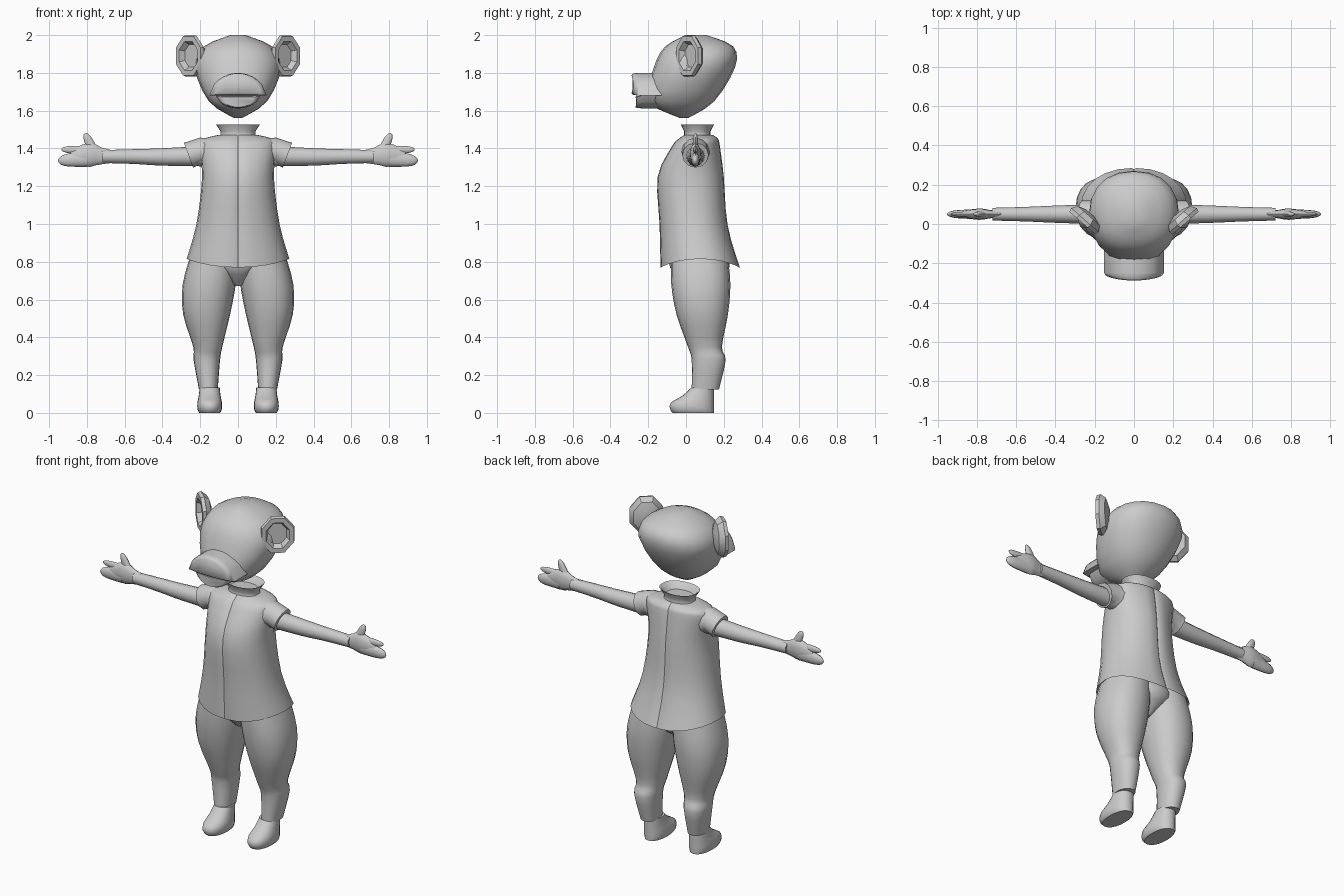
import bpy, bmesh
from math import sin, cos, pi, sqrt, radians, copysign
from mathutils import Vector

cube = bpy.data.objects.get("Cube")
if cube:
    bpy.data.objects.remove(cube, do_unlink=True)

grey = bpy.data.materials.new("plain_grey")
grey.use_nodes = True
tone = (.6, .6, .6, 1)
grey.diffuse_color = tone
grey.node_tree.nodes["Principled BSDF"].inputs["Base Color"].default_value = tone


def turn(count, offset=0):
    """Evenly spaced angles around a full circle."""
    return [2 * pi * (i + offset) / count for i in range(count)]


def smooth(keys, steps=3):
    """Pass a soft curve through a few key sections."""
    result = []
    last = len(keys) - 1
    for i in range(last):
        before, start = keys[max(i - 1, 0)], keys[i]
        end, after = keys[i + 1], keys[min(i + 2, last)]
        for step in range(steps):
            t = step / steps
            result.append([b + t * (c - a) / 2
                           + t * t * (a - 2.5 * b + 2 * c - d / 2)
                           + t ** 3 * (3 * (b - c) + d - a) / 2
                           for a, b, c, d in zip(before, start, end, after)])
    return result + [keys[-1]]


def loft(name, rings, mirror=False, angle=40):
    """Skin a list of point rings, close both ends and shade smooth."""
    bm = bmesh.new()
    loops = [[bm.verts.new(point) for point in ring] for ring in rings]
    count = len(loops[0])
    for lower, upper in zip(loops, loops[1:]):
        for i in range(count):
            j = (i + 1) % count
            bm.faces.new((lower[i], lower[j], upper[j], upper[i]))
    bm.faces.new(reversed(loops[0]))
    bm.faces.new(loops[-1])
    bmesh.ops.recalc_face_normals(bm, faces=bm.faces)
    mesh = bpy.data.meshes.new(name)
    bm.to_mesh(mesh)
    bm.free()
    mesh.materials.append(grey)
    obj = bpy.data.objects.new(name, mesh)
    bpy.context.collection.objects.link(obj)
    bpy.ops.object.select_all(action="DESELECT")
    obj.select_set(True)
    bpy.context.view_layer.objects.active = obj
    bpy.ops.object.shade_smooth_by_angle(angle=radians(angle))
    if mirror:
        modifier = obj.modifiers.new("mirror", "MIRROR")
        modifier.use_mirror_merge = False


def level(z, inner, outer, front, back, angles=turn(20)):
    """Horizontal rounded ring spanning the given extents."""
    ring = []
    for a in angles:
        u = copysign(abs(cos(a)) ** .9, cos(a))
        v = copysign(abs(sin(a)) ** .9, sin(a))
        ring.append(Vector((inner + (outer - inner) * (1 + u) / 2,
                            front + (back - front) * (1 + v) / 2, z)))
    return ring


def tube(name, path, flat=1):
    """Mirrored limb in the side-to-side plane; path of x, z and radius."""
    rings = []
    for i, (x, z, radius) in enumerate(path):
        start, end = path[max(i - 1, 0)], path[min(i + 1, len(path) - 1)]
        along = Vector((end[0] - start[0], 0, end[1] - start[1])).normalized()
        up = Vector((-along.z, 0, along.x))
        depth = Vector((0, radius * flat, 0))
        rings.append([Vector((x, .05, z)) + up * radius * sin(a) + depth * cos(a)
                      for a in turn(12)])
    loft(name, rings, mirror=True)


def finger(name, x, z, reach, rise, radius):
    """Round-tipped finger that thins towards its end."""
    path = []
    for step in range(8):
        t = sin(step / 7 * pi / 2)
        path.append((x + reach * t, z + rise * t,
                     radius * (1 - t / 4) * sqrt(1.02 - t ** 6)))
    tube(name, path, flat=.6)


def lip(name, width, height, reach):
    """Flat-bottomed arch pushed forward from the face."""
    steps = [i / 6 for i in range(-6, 7)]
    arch = [(u, height * (1 - u * u) ** .6) for u in steps]
    arch += [(u, 0) for u in reversed(steps[1:-1])]
    rings = []
    for y, size in ((-.13, 1), (reach + .04, 1), (reach + .01, .95), (reach, .8)):
        bend = .1 if size < 1 else 0
        rings.append([Vector((u * width * size, y + bend * width * u * u,
                              1.68 + h * size + height * (1 - size) / 2))
                      for u, h in arch])
    loft(name, rings, angle=50)


# Head: height, half width, front, back
head = [(1.56, .02, -.03, .01), (1.65, .155, -.2, .15), (1.83, .23, -.17, .26),
        (1.94, .18, -.11, .25), (2, .04, 0, .11)]
loft("head", [level(z, -w, w, f, b) for z, w, f, b in smooth(head)])
lip("upper_lip", width=.152, height=.12, reach=-.288)
lip("lower_lip", width=.118, height=-.068, reach=-.268)

# Ears: eight-sided cups facing forward and outward
wide, facing = Vector((.75, .66, 0)), Vector((.66, -.75, 0))
ear = []
for size, depth in ((.35, -.045), (.8, -.03), (1, 0), (.95, .02), (.7, .02), (.55, -.01)):
    centre = Vector((.25, .02, 1.89)) + facing * depth
    ear.append([centre + size * (wide * .1 * cos(a) + Vector((0, 0, .118 * sin(a))))
                for a in turn(8, offset=.5)])
loft("ear", ear, mirror=True, angle=35)

# Collar: flared cup, open at the top
collar = [(1.45, .105), (1.47, .092), (1.49, .092), (1.528, .117), (1.524, .107), (1.49, .08)]
loft("collar", [level(z, -r, r, .06 - r * .76, .06 + r * .76) for z, r in collar])

# Shirt: narrow groove on the centre line and a hem dipping front and back
shirt = [(.815, .272, -.135, .285), (1, .22, -.14, .22), (1.25, .19, -.15, .2),
         (1.41, .204, -.075, .18), (1.45, .185, -.04, .17), (1.47, .11, -.01, .145)]
around = sorted(turn(24) + [side * pi / 2 + gap for side in (1, 3) for gap in (-.03, .03)])
rings = []
for z, w, f, b in smooth(shirt):
    ring = level(z, -w, w, f, b, around)
    for a, point in zip(around, ring):
        if abs(cos(a)) < .001:
            point.y -= .006 * sin(a)
        point.z -= .045 * sin(a) ** 2 * max(0, 1 - (z - shirt[0][0]) / .2)
    rings.append(ring)
lining = [Vector((p.x * .8, p.y * .8, .86)) for p in rings[0]]
loft("shirt", [lining] + rings, angle=45)
tube("sleeve", [(.12, 1.37, .085), (.2, 1.387, .07), (.262, 1.364, .07)])

# Arms and hands
tube("arm", smooth([(.15, 1.36, .055), (.4, 1.355, .046), (.55, 1.357, .039), (.72, 1.357, .034)]),
     flat=.95)
tube("hand", smooth([(.67, 1.357, .034), (.73, 1.36, .046), (.79, 1.366, .064), (.88, 1.35, .036)]),
     flat=.45)
finger("fingers", x=.8, z=1.345, reach=.152, rise=-.01, radius=.042)
finger("upper_finger", x=.8, z=1.39, reach=.135, rise=.005, radius=.024)
finger("thumb", x=.765, z=1.385, reach=.045, rise=.095, radius=.027)

# Trousers: height, inner side, outer side, front, back
leg = [(.125, .107, .207, .03, .175), (.28, .095, .235, .03, .21), (.35, .083, .237, .01, .19),
       (.52, .042, .29, -.05, .222), (.68, .012, .293, -.078, .235), (.84, 0, .25, -.08, .22)]
loft("trouser_leg", [level(*section) for section in smooth(leg)], mirror=True)
seat = [(.672, .02, 0, .13), (.77, .13, -.085, .23), (.86, .16, -.08, .2)]
loft("trouser_seat", [level(z, -w, w, f, b) for z, w, f, b in smooth(seat)])

# Shoes: height, half width, toe position
shoe = [(0, .055, -.07), (.02, .065, -.085), (.055, .065, -.08), (.09, .058, -.02), (.135, .053, .03)]
loft("shoe", [level(z, .15 - w, .15 + w, toe, .147) for z, w, toe in smooth(shoe, steps=2)],
     mirror=True)
